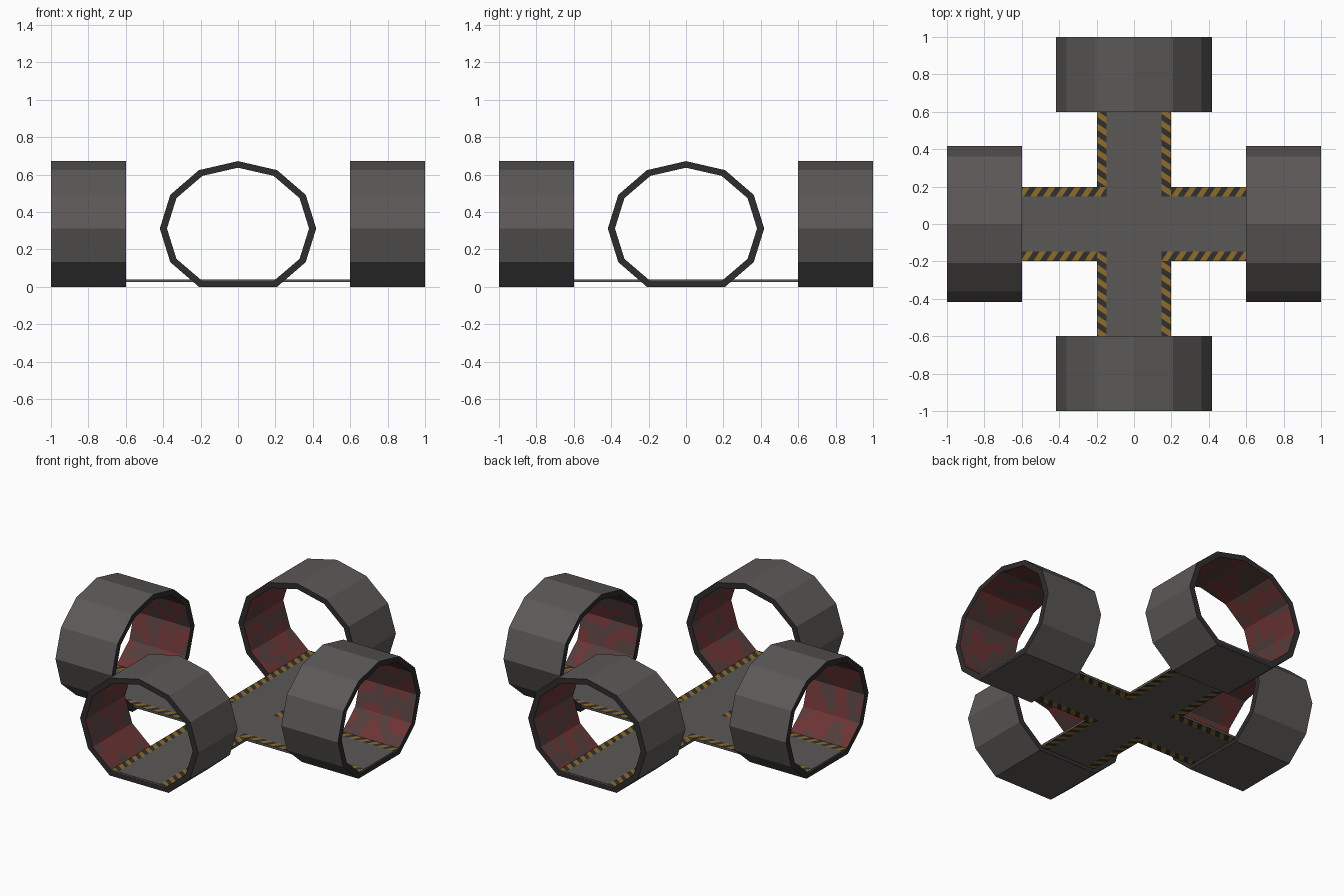
import bpy, bmesh, math
from mathutils import Matrix, Vector, noise

if "Cube" in bpy.data.objects:
    bpy.data.objects.remove(bpy.data.objects["Cube"])


def mat(name, r, g, b):
    m = bpy.data.materials.new(name)
    m.diffuse_color = (r, g, b, 1)
    m.use_nodes = True
    m.node_tree.nodes["Principled BSDF"].inputs["Base Color"].default_value = m.diffuse_color
    return m


GREY = mat("warm grey metal", 0.105, 0.098, 0.094)
DARK = mat("dark rim", 0.028, 0.025, 0.025)
RED = mat("dull red lining", 0.15, 0.034, 0.034)
PATCH = mat("grey red patch", 0.085, 0.046, 0.044)
YELLOW = mat("hazard yellow", 0.27, 0.145, 0.025)
BLACK = mat("hazard black", 0.03, 0.03, 0.027)


def finish(name, bm, mats, rot=0.0):
    bm.transform(Matrix.Rotation(rot, 4, 'Z'))
    me = bpy.data.meshes.new(name)
    bm.to_mesh(me)
    bm.free()
    for m in mats:
        me.materials.append(m)
    ob = bpy.data.objects.new(name, me)
    bpy.context.collection.objects.link(ob)
    return ob


def quad(bm, pts, index=0):
    f = bm.faces.new([bm.verts.new(p) for p in pts])
    f.material_index = index


def profile(rx, rz):
    # twelve-sided oval with its lowest corner removed: flat bottom
    return [(rx * math.sin(k * math.pi / 6), 0.312 + rz * math.cos(k * math.pi / 6))
            for k in range(12) if k != 6]


OUT, INN = profile(0.418, 0.3602), profile(0.38, 0.325)
Y0, Y1 = 0.6, 1.0


def ring(name, rot, seed):
    bm = bmesh.new()
    n = len(OUT)
    for i in range(n):
        (ax, az), (bx, bz) = OUT[i], OUT[(i + 1) % n]
        (cx, cz), (dx, dz) = INN[i], INN[(i + 1) % n]
        # outer shell and both rims
        quad(bm, [(ax, Y0, az), (ax, Y1, az), (bx, Y1, bz), (bx, Y0, bz)])
        quad(bm, [(ax, Y0, az), (bx, Y0, bz), (dx, Y0, dz), (cx, Y0, cz)], 1)
        quad(bm, [(ax, Y1, az), (cx, Y1, cz), (dx, Y1, dz), (bx, Y1, bz)], 1)
        # mottled lining: small cells coloured by noise
        nu, nv = 14, 28
        for u in range(nu):
            for v in range(nv):
                def p(s, t):
                    return Vector((cx + (dx - cx) * s / nu, Y0 + (Y1 - Y0) * t / nv,
                                   cz + (dz - cz) * s / nu))
                mid = p(u + .5, v + .5)
                blob = noise.noise(mid * 11 + Vector((seed, 0, 0))) > 0.03
                quad(bm, [p(u, v), p(u + 1, v), p(u + 1, v + 1), p(u, v + 1)],
                     3 if blob else 2)
    bmesh.ops.remove_doubles(bm, verts=bm.verts, dist=1e-5)
    finish(name, bm, [GREY, DARK, RED, PATCH], rot)


def stripes(bm, x0, x1, start, end, z, up):
    # slanted bands, alternately yellow and black, clamped to the strip ends
    step, lean = 0.034, 0.034
    for i in range(-2, int((end - start) / step) + 3):
        y = start + i * step

        def c(v):
            return min(max(v, start), end)
        pts = [(x0, c(y + lean), z), (x1, c(y), z),
               (x1, c(y + step), z), (x0, c(y + step + lean), z)]
        if abs(pts[0][1] - pts[3][1]) + abs(pts[1][1] - pts[2][1]) < 1e-4:
            continue
        quad(bm, pts if up else pts[::-1], i % 2)


# cross-shaped floor plate
H, L, ZB, ZT = 0.198, 0.999, 0.025, 0.039
bm = bmesh.new()
outline = []
for k in range(4):
    r = Matrix.Rotation(k * math.pi / 2, 3, 'Z')
    outline += [r @ Vector(p) for p in ((H, L, ZB), (-H, L, ZB), (-H, H, ZB))]
base = bm.faces.new([bm.verts.new(p) for p in outline])
top = bmesh.ops.extrude_face_region(bm, geom=[base])
bmesh.ops.translate(bm, vec=(0, 0, ZT - ZB),
                    verts=[v for v in top["geom"] if isinstance(v, bmesh.types.BMVert)])
if not any(abs(f.calc_center_median().z - ZB) < 1e-5 for f in bm.faces):
    bm.faces.new([bm.verts.new(p) for p in reversed(outline)])
bmesh.ops.remove_doubles(bm, verts=bm.verts, dist=1e-5)
bmesh.ops.recalc_face_normals(bm, faces=bm.faces)
finish("cross_floor", bm, [GREY])

# four rings and the hazard edging of each arm
for k, side in enumerate(("back", "left", "front", "right")):
    a = k * math.pi / 2
    ring(side + "_ring", a, k * 7.3)
    bm = bmesh.new()
    for z, end, up in ((ZT + 0.001, L, True), (ZB - 0.001, Y0, False)):
        stripes(bm, 0.147, 0.198, 0.147, end, z, up)
        stripes(bm, -0.198, -0.147, 0.198, end, z, up)
    finish(side + "_hazard_edging", bm, [YELLOW, BLACK], a)
